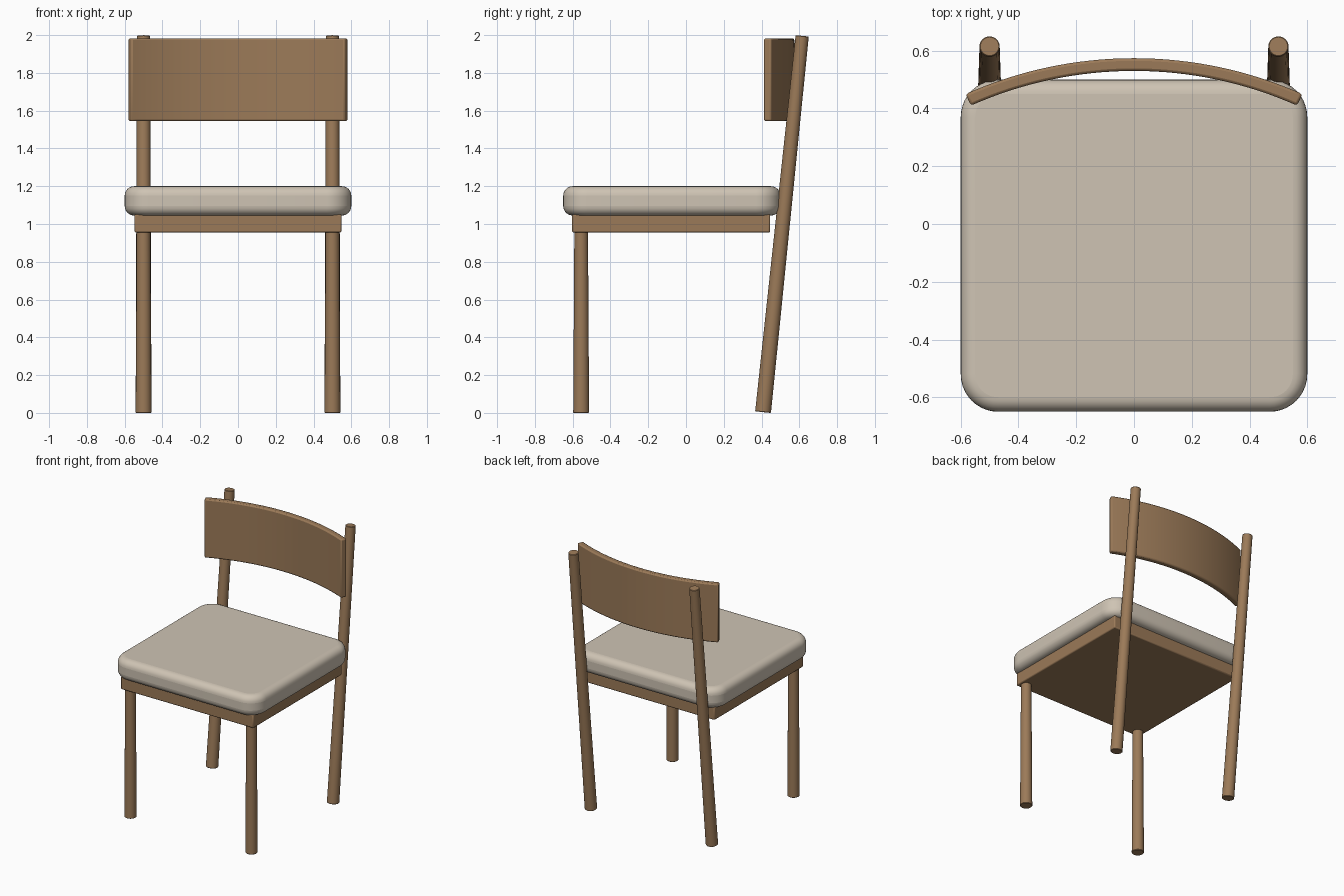
import bpy, bmesh, math
from mathutils import Vector

if "Cube" in bpy.data.objects:
    bpy.data.objects.remove(bpy.data.objects["Cube"])


def material(name, rgb):
    m = bpy.data.materials.new(name)
    m.diffuse_color = (*rgb, 1)
    m.use_nodes = True
    m.node_tree.nodes["Principled BSDF"].inputs["Base Color"].default_value = m.diffuse_color
    return m


WOOD = material("warm wood", (0.33, 0.195, 0.098))
FABRIC = material("beige fabric", (0.62, 0.55, 0.455))


def finish(obj, mat, bevel=0, segments=2):
    obj.data.materials.append(mat)
    if bevel:
        mod = obj.modifiers.new("rounded_edges", 'BEVEL')
        mod.width, mod.segments = bevel, segments
        mod.limit_method = 'ANGLE'
        mod.angle_limit = math.radians(40)
    bpy.ops.object.select_all(action='DESELECT')
    obj.select_set(True)
    bpy.context.view_layer.objects.active = obj
    bpy.ops.object.shade_smooth_by_angle(angle=math.radians(40))


def leg(name, bottom, top, r_bottom, r_top):
    """Tapered round leg between two points."""
    a, b = Vector(bottom), Vector(top)
    bpy.ops.mesh.primitive_cone_add(vertices=32, radius1=r_bottom, radius2=r_top,
                                    depth=(b - a).length, location=(a + b) / 2)
    obj = bpy.context.object
    obj.name = name
    obj.rotation_euler = (b - a).to_track_quat('Z', 'Y').to_euler()
    finish(obj, WOOD, 0.003, 1)


def prism(name, outline, z0, z1, mat, bevel, segments):
    """Extrude a plan outline upward and round its rims."""
    bm = bmesh.new()
    face = bm.faces.new([bm.verts.new((x, y, z0)) for x, y in outline])
    up = bmesh.ops.extrude_face_region(bm, geom=[face])["geom"]
    bmesh.ops.translate(bm, vec=(0, 0, z1 - z0),
                        verts=[v for v in up if isinstance(v, bmesh.types.BMVert)])
    bmesh.ops.recalc_face_normals(bm, faces=bm.faces)
    mesh = bpy.data.meshes.new(name)
    bm.to_mesh(mesh)
    bm.free()
    obj = bpy.data.objects.new(name, mesh)
    bpy.context.collection.objects.link(obj)
    finish(obj, mat, bevel, segments)


def arc(cx, cy, r, start, end, n):
    angles = [math.radians(start + (end - start) * i / n) for i in range(n + 1)]
    return [(cx + r * math.cos(t), cy + r * math.sin(t)) for t in angles]


def rounded_rect(x0, x1, y0, y1, r, n=10):
    corners = ((x1 - r, y1 - r), (x0 + r, y1 - r), (x0 + r, y0 + r), (x1 - r, y0 + r))
    return [p for k, c in enumerate(corners) for p in arc(*c, r, 90 * k, 90 * k + 90, n)]


# Straight front legs and raked back posts
for side, x in (("left", -0.5), ("right", 0.5)):
    leg(f"{side}_front_leg", (x, -0.555, 0), (x, -0.555, 0.97), 0.042, 0.036)
    leg(f"{side}_back_post", (x, 0.408, 0.004), (x, 0.615, 1.996), 0.042, 0.035)

# Seat frame and cushion
prism("seat_frame", [(-0.548, -0.603), (0.548, -0.603), (0.548, 0.446), (-0.548, 0.446)],
      0.955, 1.052, WOOD, 0.008, 2)
prism("seat_cushion", rounded_rect(-0.6, 0.6, -0.65, 0.5, 0.13),
      1.045, 1.2, FABRIC, 0.05, 6)

# Curved backrest following a shallow arc
CENTRE_Y, OUTER, INNER = -0.859, 1.433, 1.389
outline = (arc(0, CENTRE_Y, OUTER, 66, 114, 32) + arc(0, CENTRE_Y, INNER, 114, 66, 32))
prism("backrest", outline, 1.545, 1.982, WOOD, 0.009, 2)
